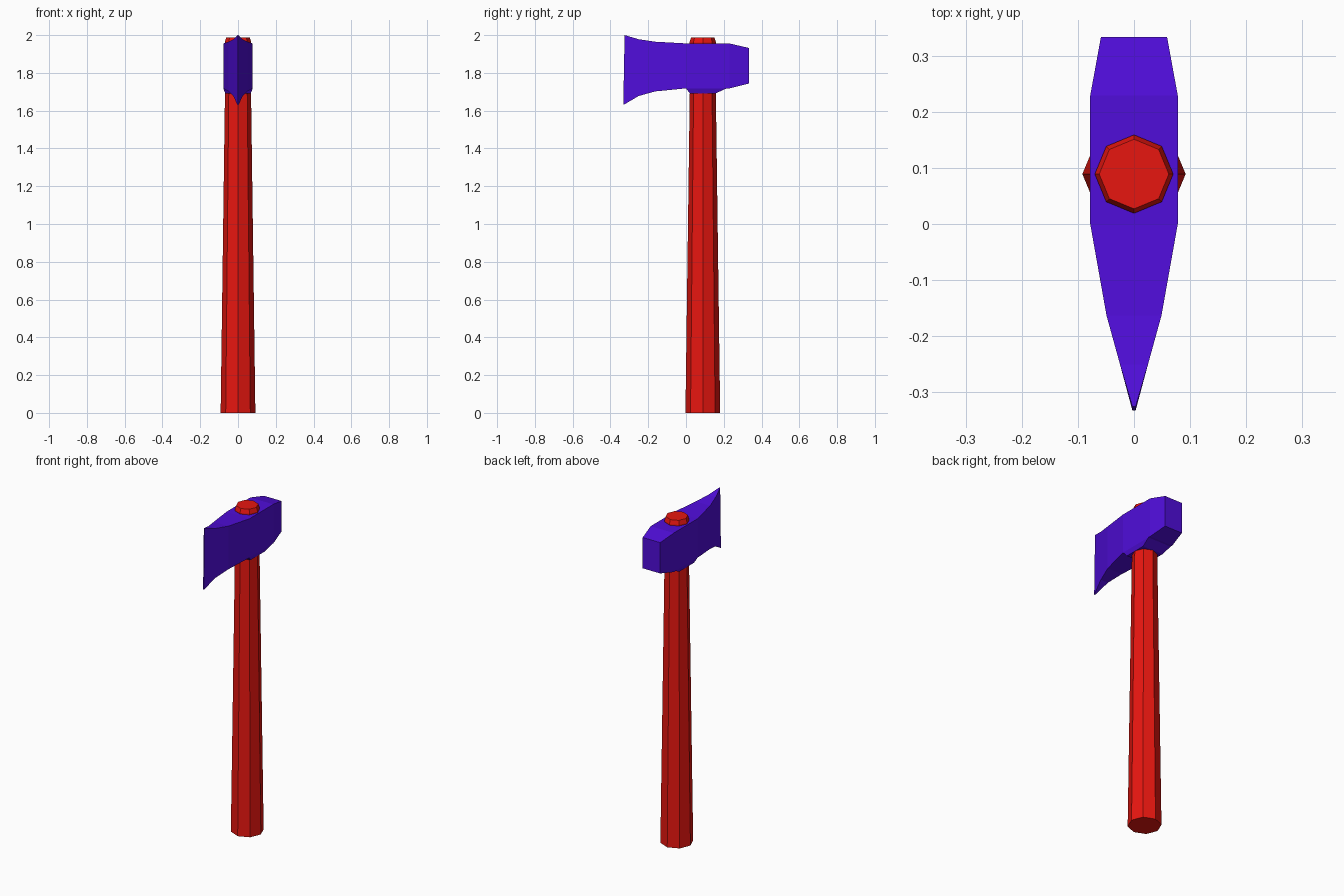
import bpy
from math import cos, sin, pi

if "Cube" in bpy.data.objects:
    bpy.data.objects.remove(bpy.data.objects["Cube"])

EYE_Y = 0.089  # handle axis


def material(name, rgb):
    m = bpy.data.materials.new(name)
    m.diffuse_color = (*rgb, 1)
    m.use_nodes = True
    m.node_tree.nodes["Principled BSDF"].inputs["Base Color"].default_value = m.diffuse_color
    return m


def loft(name, rings, mat):
    """Skin matching rings of points into a closed flat-shaded solid."""
    n = len(rings[0])
    verts = [p for r in rings for p in r]
    faces = [tuple(range(n))[::-1],
             tuple(range(len(verts) - n, len(verts)))]
    for k in range(len(rings) - 1):
        for i in range(n):
            j = (i + 1) % n
            faces.append((k * n + i, k * n + j, (k + 1) * n + j, (k + 1) * n + i))
    me = bpy.data.meshes.new(name)
    me.from_pydata(verts, [], faces)
    me.materials.append(mat)
    ob = bpy.data.objects.new(name, me)
    bpy.context.collection.objects.link(ob)
    return ob


red = material("red", (0.8, 0.008, 0.005))
purple = material("purple", (0.08, 0.004, 0.7))

# Handle: tapered octagon with a chamfered top
profile = [(0, 0.092), (1.70, 0.069), (1.963, 0.07), (1.987, 0.062)]
loft("handle", [[(r * cos(i * pi / 4), EYE_Y + r * sin(i * pi / 4), z)
                 for i in range(8)] for z, r in profile], red)

# Axe head: rectangular sections from cutting edge to poll
# (y at bottom, y at top, half width, bottom z, top z)
sections = [(-0.332, -0.325, 0.003, 1.63, 2.0),
            (-0.25, -0.25, 0.025, 1.678, 1.978),
            (-0.163, -0.163, 0.049, 1.702, 1.965),
            (0.0, 0.0, 0.078, 1.718, 1.956),
            (0.229, 0.229, 0.078, 1.718, 1.956),
            (0.333, 0.333, 0.059, 1.744, 1.932)]
loft("axe_head", [[(-w, yb, b), (-w, yt, t), (w, yt, t), (w, yb, b)]
                  for yb, yt, w, b, t in sections], purple)

# Collar: sloped underside of the head around the handle
collar = [(1.692, 0.068, 0.02, 0.158), (1.718, 0.078, 0.0, 0.215)]
loft("head_collar", [[(-w, y0, z), (w, y0, z), (w, y1, z), (-w, y1, z)]
                     for z, w, y0, y1 in collar], purple)
